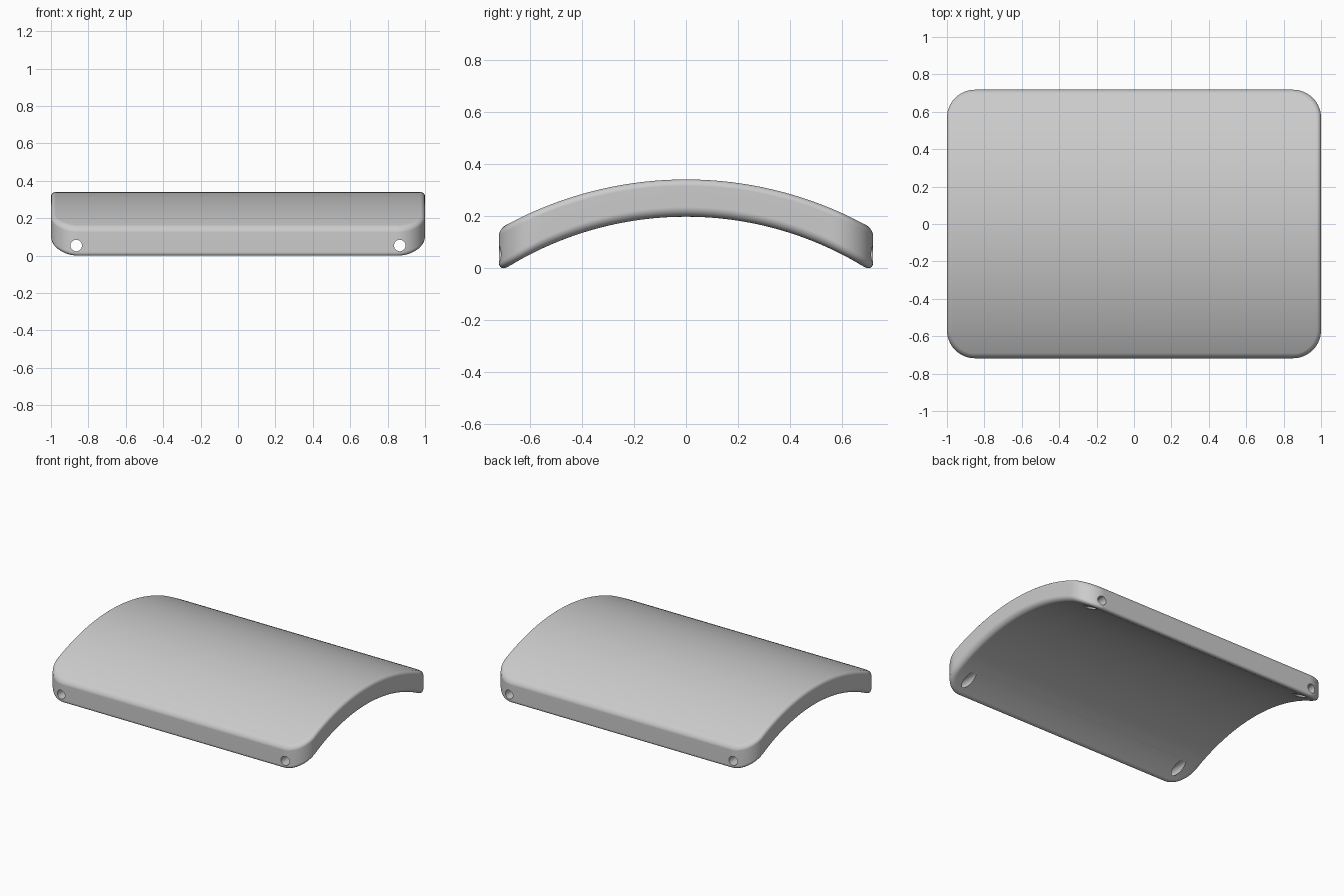
import bpy
import bmesh
from math import sin, cos, pi, sqrt

if "Cube" in bpy.data.objects:
    bpy.data.objects.remove(bpy.data.objects["Cube"])

HALF_W, HALF_D, CORNER = 1.0, 0.718, 0.15     # plan outline
TOP_Z, TOP_R = 0.34, 1.45                     # outer arch
LOW_Z, LOW_R = 0.197, 1.31                    # inner arch
TOP_FILLET, LOW_FILLET = 0.025, 0.037
CORNER_STEPS, SIDE_STEPS, FILLET_STEPS = 14, 44, 6

grey = bpy.data.materials.new("plain grey")
grey.use_nodes = True
colour = (0.6, 0.6, 0.6, 1)
grey.diffuse_color = colour
grey.node_tree.nodes["Principled BSDF"].inputs["Base Color"].default_value = colour


def arch(y, crown, radius):
    return crown - radius + sqrt(radius * radius - y * y)


def half_outline(inset):
    """Right half of the rounded rectangle, from front to back."""
    cx, cy, r = HALF_W - CORNER, HALF_D - CORNER, CORNER - inset
    arc = [i / CORNER_STEPS * pi / 2 for i in range(CORNER_STEPS + 1)]
    front = [(cx + r * sin(a), -cy - r * cos(a)) for a in arc]
    side = [(cx + r, cy * (2 * i / SIDE_STEPS - 1)) for i in range(1, SIDE_STEPS)]
    back = [(x, -y) for x, y in reversed(front)]
    return front + side + back


def add_ring(bm, inset, crown, radius, lift):
    """Closed ring of the outline draped on an arch."""
    half = [(x, y, arch(y, crown, radius) + lift) for x, y in half_outline(inset)]
    right = [bm.verts.new(p) for p in half]
    left = [bm.verts.new((-x, y, z)) for x, y, z in half]
    return right, left


# Curved plate: fillet rings from the underside to the top, closed by strips
bm = bmesh.new()
rings = []
angles = [i / FILLET_STEPS * pi / 2 for i in range(FILLET_STEPS + 1)]
for a in angles:
    rings.append(add_ring(bm, LOW_FILLET * (1 - sin(a)), LOW_Z, LOW_R,
                          LOW_FILLET * (1 - cos(a))))
for a in angles:
    rings.append(add_ring(bm, TOP_FILLET * (1 - cos(a)), TOP_Z, TOP_R,
                          -TOP_FILLET * (1 - sin(a))))
for lower, upper in zip(rings, rings[1:]):
    a = lower[0] + lower[1][::-1]
    b = upper[0] + upper[1][::-1]
    for i in range(len(a)):
        j = (i + 1) % len(a)
        bm.faces.new((a[i], a[j], b[j], b[i]))
for right, left in (rings[0], rings[-1]):
    for i in range(len(right) - 1):
        bm.faces.new((right[i], right[i + 1], left[i + 1], left[i]))
bmesh.ops.recalc_face_normals(bm, faces=bm.faces)
mesh = bpy.data.meshes.new("curved_plate")
bm.to_mesh(mesh)
bm.free()
mesh.materials.append(grey)
plate = bpy.data.objects.new("curved_plate", mesh)
bpy.context.collection.objects.link(plate)

# Screw holes: each bore passes through the front and back rims
for x in (-0.865, 0.865):
    bpy.ops.mesh.primitive_cylinder_add(vertices=32, radius=0.031, depth=2,
                                        location=(x, 0, 0.054), rotation=(pi / 2, 0, 0))
    bore = bpy.context.object
    bore.name = "bore_cutter"
    bore.hide_render = True
    bore.data.materials.append(grey)
    cut = plate.modifiers.new("bore", "BOOLEAN")
    cut.operation = "DIFFERENCE"
    cut.solver = "EXACT"
    cut.object = bore
    bpy.ops.object.select_all(action="DESELECT")
    plate.select_set(True)
    bpy.context.view_layer.objects.active = plate
    bpy.ops.object.modifier_apply(modifier=cut.name)
    bpy.data.objects.remove(bore)

# Smooth arches and fillets, crisp bore edges
bpy.ops.object.shade_smooth_by_angle(angle=pi / 6)
weighted = plate.modifiers.new("weighted_normals", "WEIGHTED_NORMAL")
weighted.keep_sharp = True
